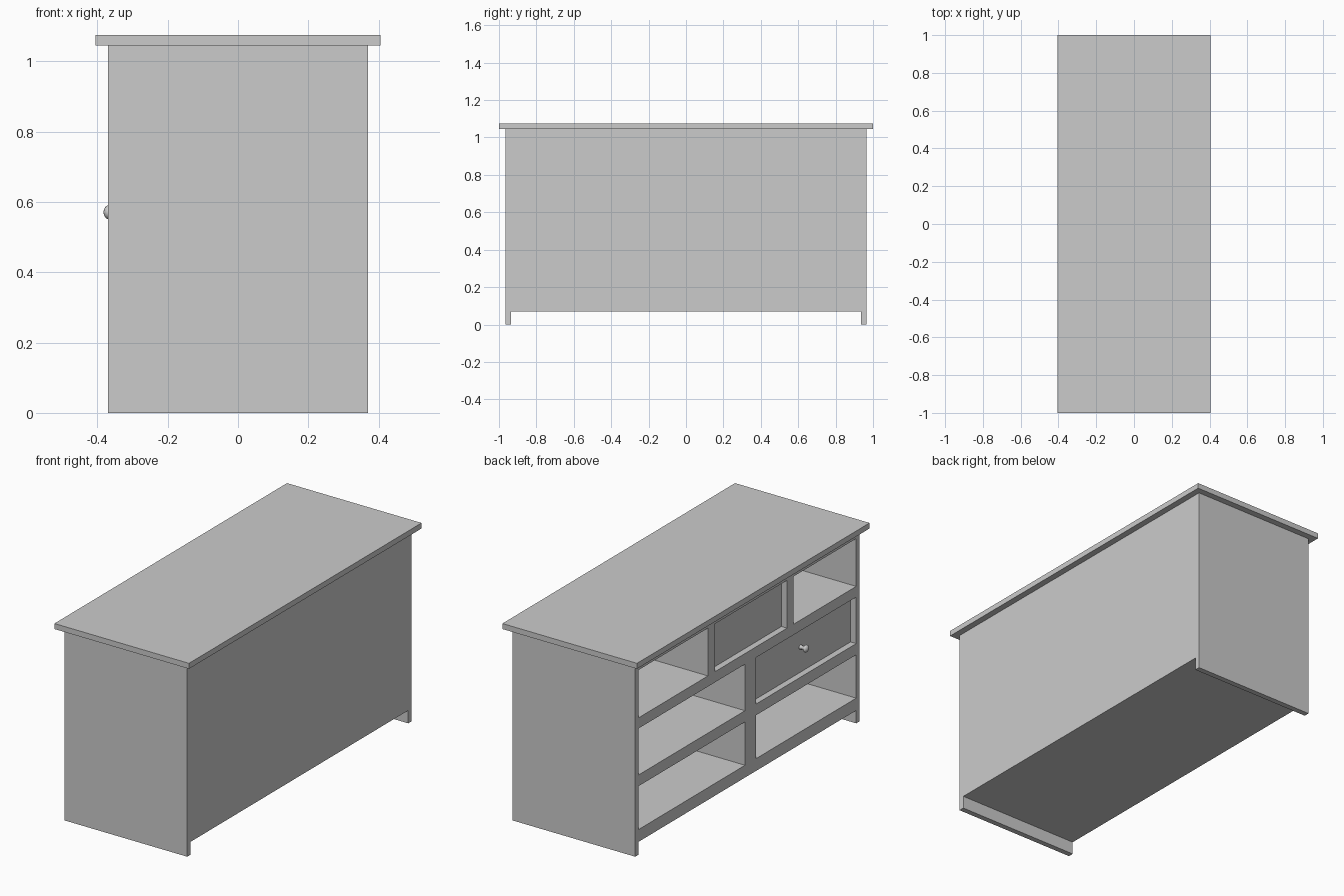
import bpy, bmesh, math
from mathutils import Matrix

if "Cube" in bpy.data.objects:
    bpy.data.objects.remove(bpy.data.objects["Cube"], do_unlink=True)

# One painted finish for everything
paint = bpy.data.materials.new("grey_paint")
paint.use_nodes = True
grey = (0.6, 0.6, 0.6, 1)
paint.diffuse_color = grey
paint.node_tree.nodes["Principled BSDF"].inputs["Base Color"].default_value = grey


def finish(name, bm):
    mesh = bpy.data.meshes.new(name)
    bmesh.ops.recalc_face_normals(bm, faces=bm.faces)
    bm.to_mesh(mesh)
    bm.free()
    mesh.materials.append(paint)
    obj = bpy.data.objects.new(name, mesh)
    bpy.context.collection.objects.link(obj)
    return obj


def box(name, x, y, z):
    """Box between the (low, high) limits on each axis."""
    bm = bmesh.new()
    spans = (x, y, z)
    size = Matrix.Diagonal([abs(b - a) for a, b in spans] + [1])
    place = Matrix.Translation([(a + b) / 2 for a, b in spans])
    bmesh.ops.create_cube(bm, size=1, matrix=place @ size)
    return finish(name, bm)


FRONT, BACK = -0.37, 0.37      # open face and closed face
INNER, OUTER = 0.935, 0.965    # side panel faces
PANEL = 0.34                   # inside of the back panel
ROWS = [(0.137, 0.373), (0.434, 0.687), (0.745, 1.005)]
BASE, TOP = 0.07, 1.045
RECESS = 0.034

# Worktop, sides that reach the floor, and back
box("worktop", (-0.405, 0.405), (-1, 1), (TOP, 1.075))
for name, s in (("left_side", -1), ("right_side", 1)):
    box(name, (FRONT, BACK), (s * INNER, s * OUTER), (0, TOP))
box("back_panel", (PANEL, BACK), (-INNER, INNER), (BASE, TOP))

# Shelves fill the gaps between rows of compartments
edges = [BASE] + [z for row in ROWS for z in row] + [TOP]
for name, lo, hi in zip(("floor_board", "lower_shelf", "upper_shelf", "top_rail"),
                        edges[::2], edges[1::2]):
    box(name, (FRONT, PANEL), (-INNER, INNER), (lo, hi))

# Upright dividers
middle = (-0.073, 0.021)
upper = [(0.277, 0.34), (-0.394, -0.341)]
for name, span, row in (("lower_divider", middle, ROWS[0]),
                        ("middle_divider", middle, ROWS[1]),
                        ("upper_divider_a", upper[0], ROWS[2]),
                        ("upper_divider_b", upper[1], ROWS[2])):
    box(name, (FRONT, PANEL), span, row)

# Recessed drawers
wide = (-INNER, middle[0])
box("wide_drawer", (FRONT + RECESS, PANEL), wide, ROWS[1])
box("small_drawer", (FRONT + RECESS, PANEL), (upper[1][1], upper[0][0]), ROWS[2])

# Round knob, turned about the x axis
profile = [(0, 0.012), (0.012, 0.009), (0.022, 0.01), (0.028, 0.017),
           (0.034, 0.02), (0.04, 0.017), (0.045, 0.009), (0.047, 0)]
bm = bmesh.new()
verts = [bm.verts.new((-d, r, 0)) for d, r in profile]
lines = [bm.edges.new(pair) for pair in zip(verts, verts[1:])]
bmesh.ops.spin(bm, geom=verts + lines, cent=(0, 0, 0), axis=(1, 0, 0),
               angle=math.tau, steps=24, use_merge=True)
bmesh.ops.remove_doubles(bm, verts=bm.verts, dist=0.0001)
knob = finish("drawer_knob", bm)
knob.location = (FRONT + RECESS, sum(wide) / 2, 0.571)
for face in knob.data.polygons:
    face.use_smooth = True
